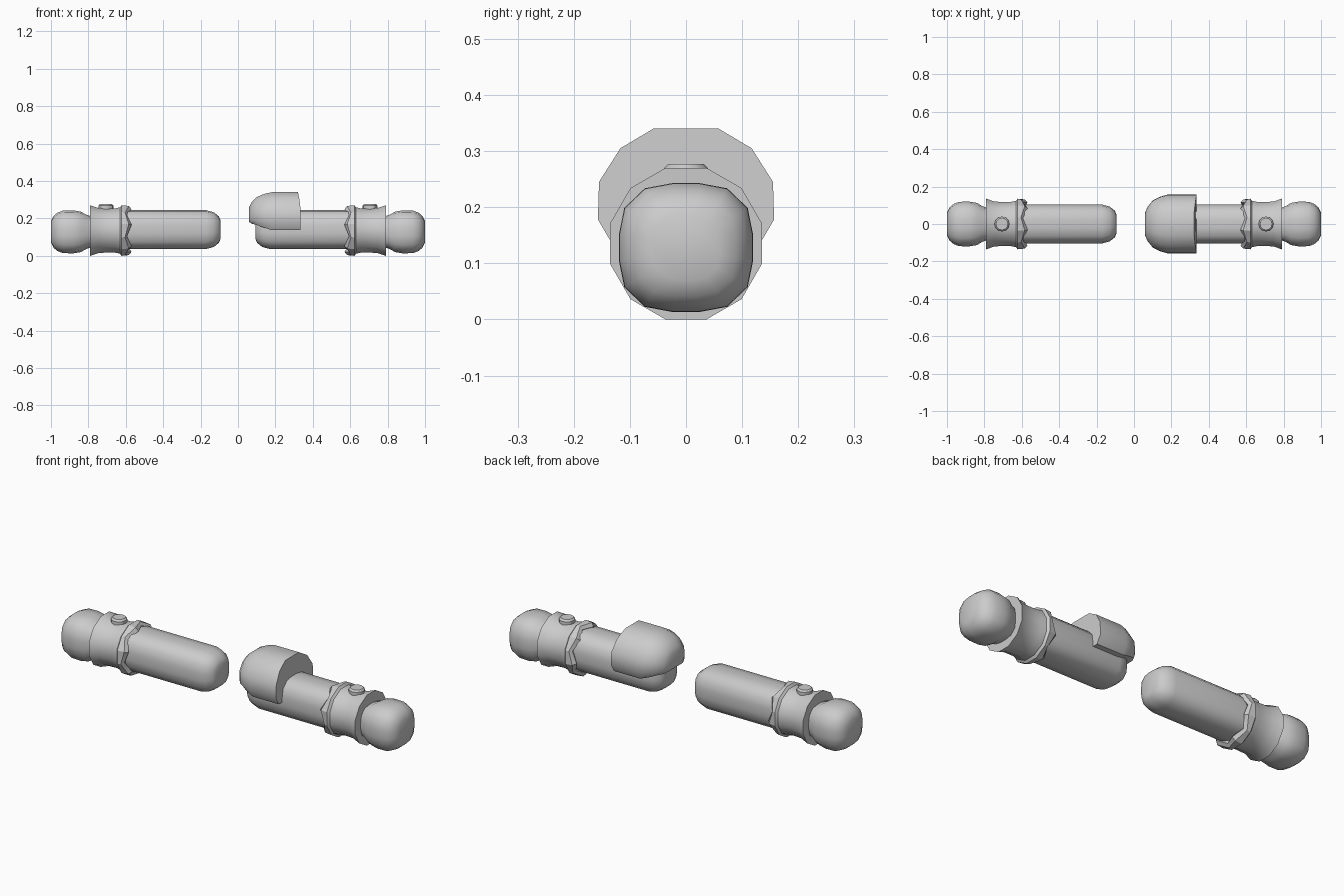
import bpy, bmesh, math
from math import pi, cos, sin, radians

cube = bpy.data.objects.get("Cube")
if cube:
    bpy.data.objects.remove(cube, do_unlink=True)

GREY = (0.6, 0.6, 0.6, 1)
mat = bpy.data.materials.new("light grey")
mat.use_nodes = True
mat.diffuse_color = GREY
mat.node_tree.nodes["Principled BSDF"].inputs["Base Color"].default_value = GREY


def loft(name, rings, smooth=40):
    """Skin a list of rings (equal point counts) and cap both ends."""
    bm = bmesh.new()
    loops = [[bm.verts.new(p) for p in ring] for ring in rings]
    n = len(loops[0])
    for a, b in zip(loops, loops[1:]):
        for i in range(n):
            j = (i + 1) % n
            bm.faces.new((a[i], a[j], b[j], b[i]))
    bm.faces.new(loops[0])
    bm.faces.new(loops[-1])
    bmesh.ops.recalc_face_normals(bm, faces=bm.faces)
    mesh = bpy.data.meshes.new(name)
    bm.to_mesh(mesh)
    bm.free()
    ob = bpy.data.objects.new(name, mesh)
    bpy.context.collection.objects.link(ob)
    mesh.materials.append(mat)
    bpy.ops.object.select_all(action='DESELECT')
    ob.select_set(True)
    bpy.context.view_layer.objects.active = ob
    bpy.ops.object.shade_smooth_by_angle(angle=radians(smooth))
    return ob


def rounded(x, ry, rz, zc, power, n=16):
    """Rounded-square ring facing along x."""
    pts = []
    for i in range(n):
        a = 2 * pi * (i + 0.5) / n
        c, s = cos(a), sin(a)
        k = (abs(c) ** power + abs(s) ** power) ** (-1 / power)
        pts.append((x, ry * c * k, zc + rz * s * k))
    return pts


def ring12(x, r, tooth=0.0, n=12):
    """Twelve-sided cuff ring; tooth pushes every other corner along x."""
    return [(x + (tooth if i % 2 else 0), r * cos(2 * pi * (i + 0.5) / n),
             0.135 + r * sin(2 * pi * (i + 0.5) / n)) for i in range(n)]


for side, s in (("right", -1), ("left", 1)):
    # Forearm with a domed inner end
    loft(side + "_arm", [rounded(s * x, r, r, 0.14, 3.2) for x, r in (
        (0.093, 0.05), (0.103, 0.072), (0.13, 0.093), (0.17, 0.104), (0.64, 0.104))], 50)

    # Rounded fist
    loft(side + "_hand", [rounded(s * x, r, r * 0.96, 0.128, 3) for x, r in (
        (0.78, 0.085), (0.81, 0.095), (0.84, 0.113), (0.88, 0.12), (0.935, 0.119),
        (0.965, 0.107), (0.985, 0.09), (1.0, 0.06))], 55)

    # Waisted cuff
    loft(side + "_cuff", [ring12(s * x, r) for x, r in (
        (0.61, 0.128), (0.632, 0.128), (0.66, 0.122), (0.7, 0.122),
        (0.745, 0.124), (0.79, 0.14))], 35)

    # Flared rim with a toothed edge
    loft(side + "_cuff_rim", [ring12(s * 0.632, 0.128), ring12(s * 0.622, 0.14),
                              ring12(s * 0.604, 0.136, -s * 0.02),
                              ring12(s * 0.594, 0.118, -s * 0.025),
                              ring12(s * 0.6, 0.1)], 25)

    # Button on top of the cuff
    loft(side + "_button", [[(s * 0.706 + r * cos(pi * i / 6), r * sin(pi * i / 6), z)
                             for i in range(12)]
                            for z, r in ((0.23, 0.04), (0.268, 0.04), (0.277, 0.032))], 30)

# Large pad wrapped over the inner end of the left arm
half = [(0.058, 0.34), (0.117, 0.305), (0.155, 0.245), (0.157, 0.178), (0.133, 0.137)]
outline = half + [(-y, z) for y, z in reversed(half)]


def pad_ring(x, k, floor, shear=0.0):
    return [(x - shear * max(0, z - 0.27), y * k, max(floor, 0.21 + (z - 0.21) * k))
            for y, z in outline]


loft("shoulder_pad", [pad_ring(0.06, 0.4, 0.18), pad_ring(0.072, 0.58, 0.172),
                      pad_ring(0.1, 0.8, 0.165), pad_ring(0.14, 0.93, 0.15),
                      pad_ring(0.18, 1.0, 0.135), pad_ring(0.335, 1.0, 0.135, 0.2)], 45)
